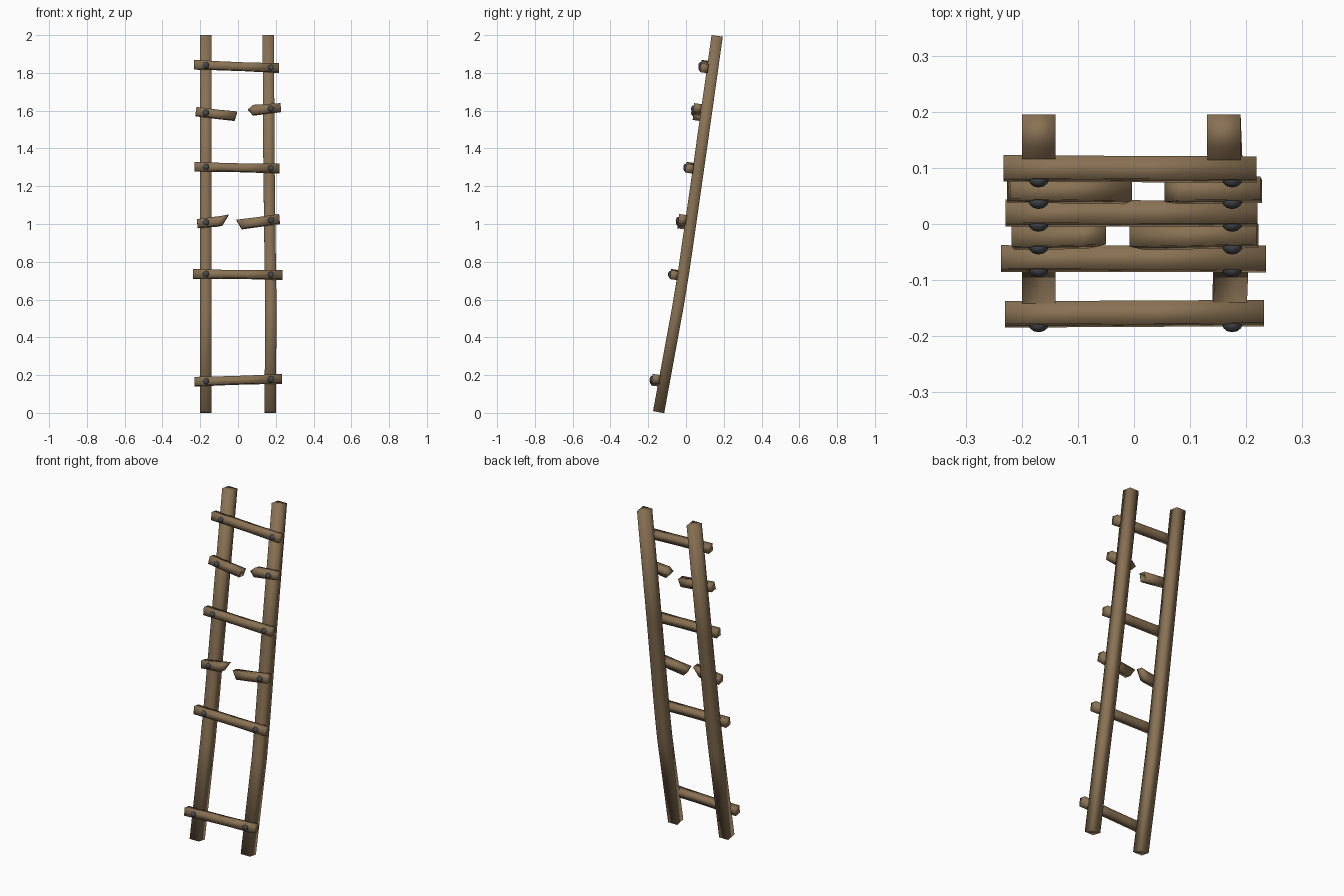
import bpy, bmesh, math
from mathutils import Vector

if "Cube" in bpy.data.objects:
    bpy.data.objects.remove(bpy.data.objects["Cube"])


def material(name, col):
    m = bpy.data.materials.new(name)
    m.diffuse_color = (*col, 1)
    m.use_nodes = True
    m.node_tree.nodes["Principled BSDF"].inputs["Base Color"].default_value = m.diffuse_color
    return m


wood = material("weathered_wood", (0.25, 0.168, 0.088))
iron = material("dark_iron", (0.06, 0.065, 0.072))


def finish(name, bm, mat):
    bmesh.ops.recalc_face_normals(bm, faces=bm.faces)
    for f in bm.faces:
        f.smooth = True
    me = bpy.data.meshes.new(name)
    bm.to_mesh(me)
    bm.free()
    me.materials.append(mat)
    ob = bpy.data.objects.new(name, me)
    bpy.context.collection.objects.link(ob)


def rail(name, path, h=0.03):
    """Square post following a bent path of (x, y, z)."""
    bm = bmesh.new()
    rings = []
    for i, p in enumerate(path):
        a, b = path[max(i - 1, 0)], path[min(i + 1, len(path) - 1)]
        d = (Vector(b) - Vector(a)).normalized()
        n = Vector((0, d.z, -d.y))
        rings.append([bm.verts.new(Vector(p) + Vector((sx * h, 0, 0)) + n * sy * h)
                      for sx, sy in ((-1, -1), (1, -1), (1, 1), (-1, 1))])
    for r, s in zip(rings, rings[1:]):
        for k in range(4):
            bm.faces.new((r[k], r[(k + 1) % 4], s[(k + 1) % 4], s[k]))
    bm.faces.new(rings[0])
    bm.faces.new(rings[-1])
    finish(name, bm, wood)


def rung(name, top, bottom, y, tilt=0.14, h=0.0205):
    """Strips of (x, z) along the top and bottom edges, given depth and the rail's lean."""
    bm = bmesh.new()
    zc = sum(p[1] for p in top + bottom) / len(top + bottom)
    rings = []
    for t, b in zip(top, bottom):
        ring = []
        for (x, z), s in ((t, -1), (t, 1), (b, 1), (b, -1)):
            ring.append(bm.verts.new((x, y + s * h + (z - zc) * tilt, z - s * h * tilt)))
        rings.append(ring)
    for r, s in zip(rings, rings[1:]):
        for k in range(4):
            bm.faces.new((r[k], r[(k + 1) % 4], s[(k + 1) % 4], s[k]))
    # end faces, left whole or notched by the strip's last points
    bm.faces.new(rings[0])
    bm.faces.new(rings[-1])
    finish(name, bm, wood)


def nail(name, x, y, z):
    bm = bmesh.new()
    bmesh.ops.create_uvsphere(bm, u_segments=8, v_segments=6, radius=0.018)
    for v in bm.verts:
        v.co = Vector((v.co.x + x, -v.co.z * 0.8 + y, v.co.y + z))
    finish(name, bm, iron)


# side rails, leaning back with a slight kink
ys = [(0.004, -0.145), (0.55, -0.045), (0.75, -0.012), (1.3, 0.067), (1.996, 0.165)]
rail("left_rail", [(-0.17, y, z) for z, y in ys])
rail("right_rail", [(x, y, z) for x, (z, y) in zip((0.17, 0.174, 0.171, 0.164, 0.16), ys)])

# whole rungs: left x, left z, right x, right z, y
whole = [(-0.23, 0.165, 0.232, 0.18, -0.16), (-0.237, 0.736, 0.235, 0.729, -0.062),
         (-0.229, 1.303, 0.22, 1.293, 0.019), (-0.233, 1.843, 0.218, 1.825, 0.098)]
H = 0.023
for i, (x0, z0, x1, z1, y) in enumerate(whole):
    pts = [(x0 + (x1 - x0) * t, z0 + (z1 - z0) * t, H * w)
           for t, w in ((0, 1), (0.3, 0.92), (0.6, 0.9), (1, 1.02))]
    rung(f"rung_{i+1}", [(x, z + h) for x, z, h in pts], [(x, z - h) for x, z, h in pts], y)
    for s, nx in (("left", -0.17), ("right", 0.175)):
        nail(f"{s}_nail_{i+1}", nx, y - 0.0185, z0 + (z1 - z0) * (nx - x0) / (x1 - x0))

# snapped rungs: jagged inner ends
rung("lower_broken_left", [(-0.218, 1.023), (-0.09, 1.04), (-0.05, 1.048)],
     [(-0.213, 0.98), (-0.11, 0.988), (-0.083, 0.993)], -0.021)
rung("lower_broken_right", [(-0.008, 1.02), (0.1, 1.033), (0.218, 1.05)],
     [(0.02, 0.974), (0.1, 0.985), (0.222, 1.002)], -0.021)
rung("upper_broken_left", [(-0.22, 1.617), (-0.1, 1.602), (-0.004, 1.593), (-0.015, 1.572)],
     [(-0.226, 1.573), (-0.1, 1.557), (-0.018, 1.548), (-0.015, 1.571)], 0.06)
rung("upper_broken_right", [(0.054, 1.605), (0.08, 1.628), (0.225, 1.637)],
     [(0.058, 1.6), (0.08, 1.576), (0.228, 1.595)], 0.06)
for name, x, y, z in (("lower_left_nail", -0.17, -0.04, 1.008), ("lower_right_nail", 0.175, -0.04, 1.02),
                      ("upper_left_nail", -0.17, 0.041, 1.588), ("upper_right_nail", 0.175, 0.041, 1.61)):
    nail(name, x, y, z)
